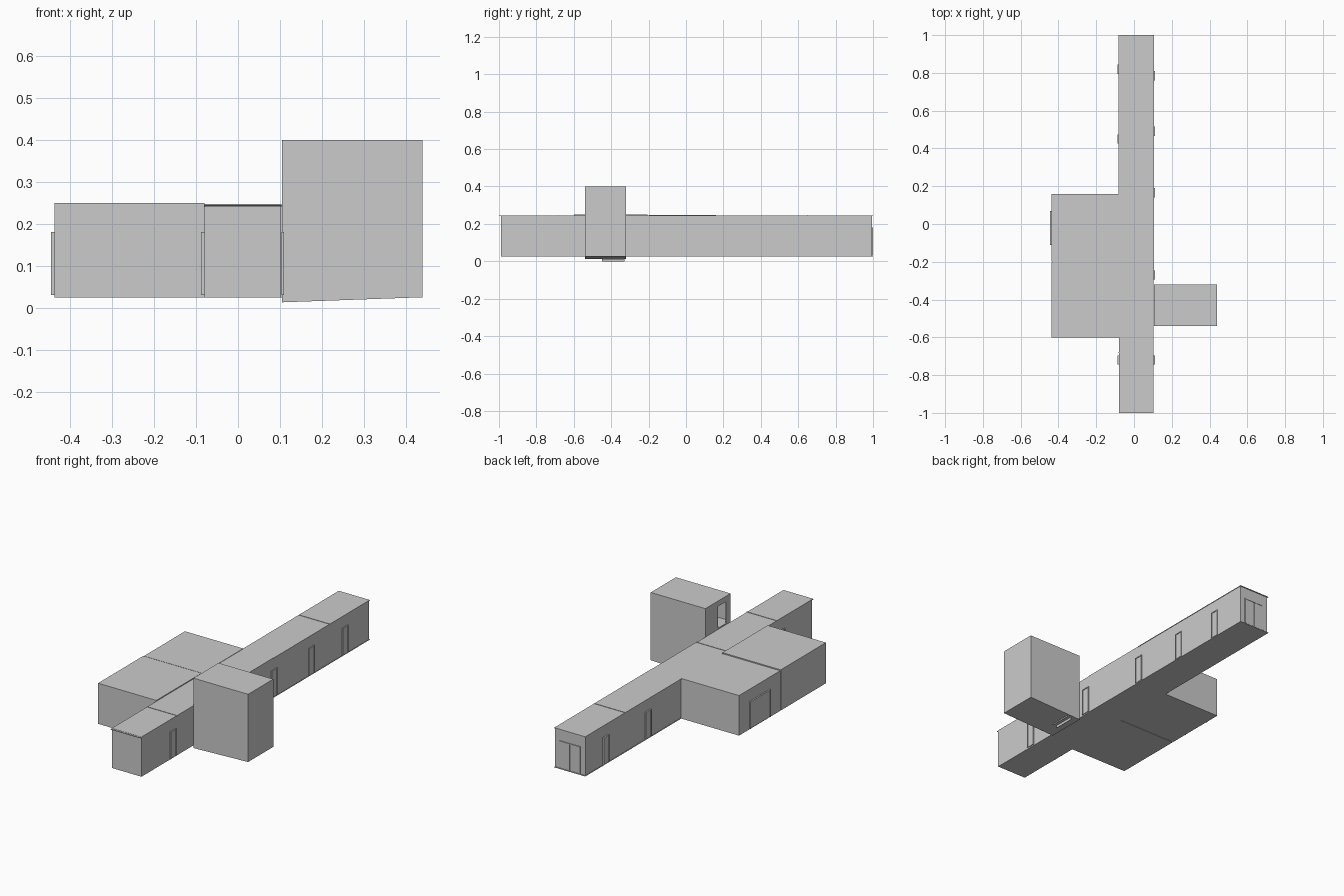
import bpy

if "Cube" in bpy.data.objects:
    bpy.data.objects.remove(bpy.data.objects["Cube"])


def mesh(name, verts, faces):
    me = bpy.data.meshes.new(name)
    me.from_pydata(verts, [], faces)
    ob = bpy.data.objects.new(name, me)
    bpy.context.collection.objects.link(ob)
    return ob


def box(name, x0, x1, y0, y1, z0, z1):
    v = [(x, y, z) for x in (x0, x1) for y in (y0, y1) for z in (z0, z1)]
    f = [(0, 1, 3, 2), (4, 6, 7, 5), (0, 4, 5, 1), (2, 3, 7, 6), (0, 2, 6, 4), (1, 5, 7, 3)]
    return mesh(name, v, f)


def prism_y(name, profile, y0, y1):
    """Extrude an anticlockwise (x, z) profile along y."""
    n = len(profile)
    v = [(x, y0, z) for x, z in profile] + [(x, y1, z) for x, z in profile]
    f = [tuple(range(n)), tuple(range(2 * n - 1, n - 1, -1))]
    f += [(i, n + i, n + (i + 1) % n, (i + 1) % n) for i in range(n)]
    return mesh(name, v, f)


def side_door(x, sign, yc, w=0.05, proud=0.006):
    """Framed door on a wall facing +x or -x."""
    def part(name, a, b, z0, z1, d):
        xs = sorted((x, x + sign * d))
        box(name, xs[0], xs[1], a, b, z0, z1)
    a, b, t = yc - w / 2, yc + w / 2, 0.005
    part("door_jamb", a, a + t, 0.03, 0.18, proud)
    part("door_jamb", b - t, b, 0.03, 0.18, proud)
    part("door_lintel", a + t, b - t, 0.175, 0.18, proud)
    part("door_panel", a + t, b - t, 0.03, 0.175, proud * 0.6)


# Corridor in sections
cuts = [-0.99, -0.68, -0.24, 0.65, 0.995]
for i, (a, b) in enumerate(zip(cuts, cuts[1:])):
    east = 0.102 if i < 2 else 0.105
    box("corridor_section", -0.08, east, a, b, 0.025, 0.245)
for y in cuts[1:4]:
    box("roof_joint", -0.081, 0.104, y - 0.002, y + 0.002, 0.24, 0.247)

# Thin roof and floor lips
for z in (0.025, 0.242):
    box("corridor_lip", -0.083, 0.107, 0.16, 1.0, z, z + 0.003)
box("front_lip", -0.08, 0.102, -1.0, -0.99, 0.241, 0.244)

# Side rooms
box("large_room_north", -0.437, -0.08, -0.198, 0.16, 0.025, 0.247)
box("large_room_south", -0.437, -0.08, -0.6, -0.205, 0.025, 0.25)
box("room_joint", -0.435, -0.08, -0.205, -0.198, 0.028, 0.244)

# Doors along both corridor walls and on the room
for y in (-0.72, -0.27, 0.165, 0.49, 0.785):
    side_door(0.104, 1, y)
for y in (-0.72, 0.45, 0.82):
    side_door(-0.08, -1, y, proud=0.008)
side_door(-0.437, -1, -0.02, 0.18, 0.008)

# Double door at the back end
for a, b in ((-0.05, -0.045), (0.07, 0.075)):
    box("end_jamb", a, b, 0.995, 1.0, 0.03, 0.18)
box("end_lintel", -0.05, 0.075, 0.995, 1.0, 0.175, 0.18)
for a, b in ((-0.045, 0.011), (0.014, 0.07)):
    box("end_door_leaf", a, b, 0.995, 0.998, 0.03, 0.175)

# Stair tower: thin walls, sloping floor, upper doorway facing the corridor
X0, X1, Y0, Y1, T = 0.105, 0.44, -0.54, -0.32, 0.004
wall = [(X0, 0.013), (X1, 0.025), (X1, 0.4), (X0, 0.4)]
prism_y("tower_front_wall", wall, Y0, Y0 + T)
prism_y("tower_back_wall", wall, Y1 - T, Y1)
box("tower_east_wall", X1 - T, X1, Y0 + T, Y1 - T, 0.025, 0.4)
box("tower_roof", X0, X1 - T, Y0 + T, Y1 - T, 0.396, 0.4)
prism_y("tower_floor", [(X0, 0.013), (X1 - T, 0.025), (X1 - T, 0.029), (X0, 0.017)], Y0 + T, Y1 - T)
box("tower_west_wall", X0, X0 + T, -0.43, Y1 - T, 0.017, 0.396)
box("tower_west_wall", X0, X0 + T, Y0 + T, -0.5, 0.017, 0.396)
box("tower_west_lintel", X0, X0 + T, -0.5, -0.43, 0.37, 0.396)
box("tower_west_sill", X0, X0 + T, -0.5, -0.43, 0.017, 0.25)

# Stairs inside the tower: two flights and a landing
N = 8
for i in range(N):
    x = 0.16 + i * 0.024
    box("lower_step", x, x + 0.024, -0.43, Y1 - T, 0.03 + i * 0.008, 0.04 + i * 0.009)
    box("upper_step", x, x + 0.024, Y0 + T, -0.43, 0.235 - i * 0.018, 0.25 - i * 0.018)
box("landing", 0.352, X1 - T, Y0 + T, Y1 - T, 0.1, 0.11)
box("upper_landing", X0 + T, 0.16, Y0 + T, -0.43, 0.24, 0.25)

# Risers showing under the tower floor
for x, z in ((0.155, 0.0), (0.18, 0.008)):
    mesh("under_riser", [(x, -0.45, z), (x, -0.33, z), (x, -0.33, 0.02), (x, -0.45, 0.02)], [(0, 1, 2, 3)])
